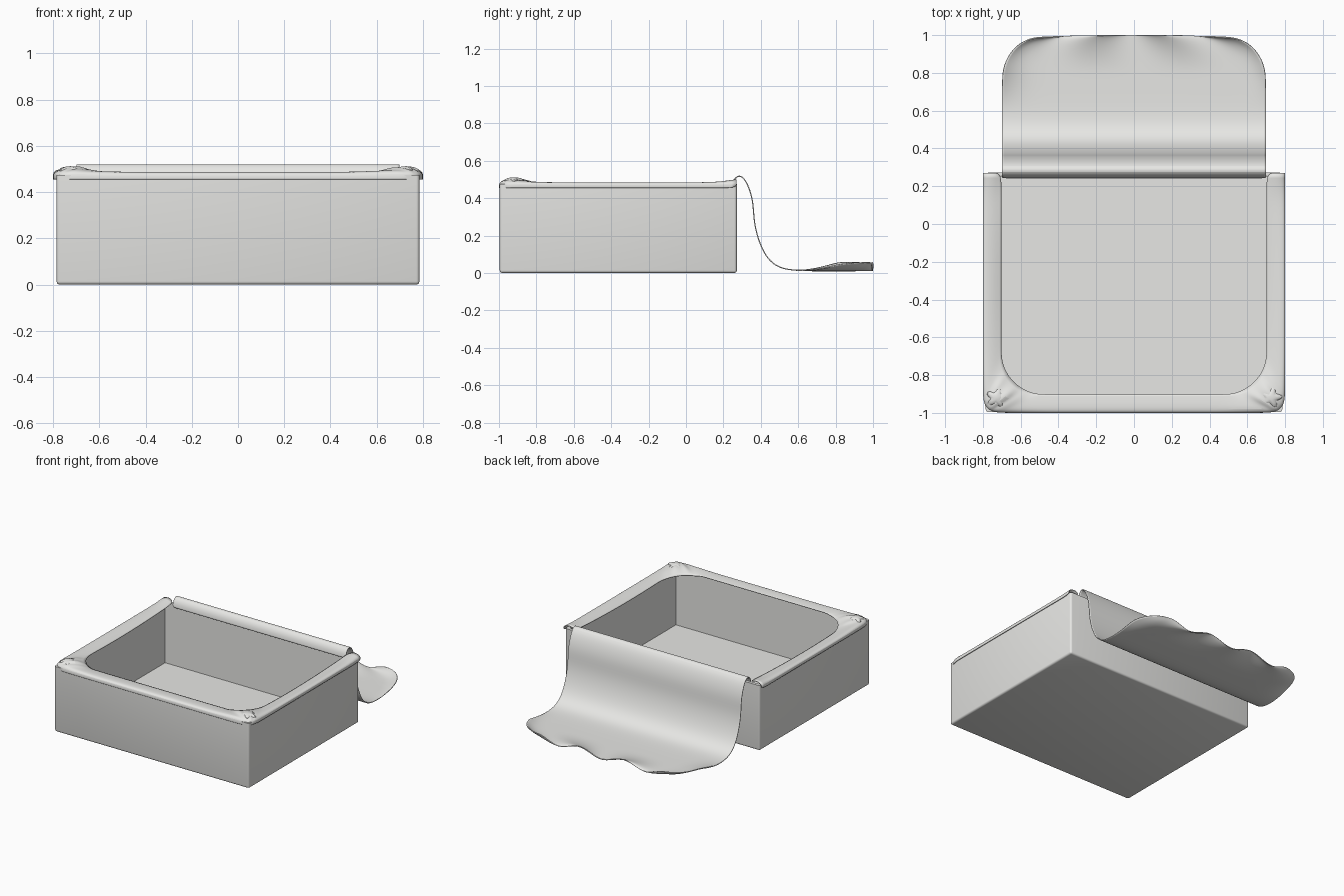
import bpy, bmesh, math

old = bpy.data.objects.get("Cube")
if old:
    bpy.data.objects.remove(old, do_unlink=True)

grey = bpy.data.materials.new("pale grey")
grey.use_nodes = True
grey.diffuse_color = (0.8, 0.8, 0.78, 1)
grey.node_tree.nodes["Principled BSDF"].inputs["Base Color"].default_value = (0.8, 0.8, 0.78, 1)


def make_object(name, bm):
    bmesh.ops.recalc_face_normals(bm, faces=bm.faces)
    mesh = bpy.data.meshes.new(name)
    bm.to_mesh(mesh)
    bm.free()
    mesh.materials.append(grey)
    ob = bpy.data.objects.new(name, mesh)
    bpy.context.collection.objects.link(ob)
    bpy.ops.object.select_all(action="DESELECT")
    ob.select_set(True)
    bpy.context.view_layer.objects.active = ob
    bpy.ops.object.shade_smooth_by_angle(angle=math.radians(40))
    return ob


def loft(name, rows, thickness):
    """Thin smooth sheet through rows of points."""
    bm = bmesh.new()
    grid = [[bm.verts.new(p) for p in row] for row in rows]
    for a, b in zip(grid, grid[1:]):
        for i in range(len(a) - 1):
            bm.faces.new((a[i], a[i + 1], b[i + 1], b[i]))
    ob = make_object(name, bm)
    sub = ob.modifiers.new("smooth", "SUBSURF")
    sub.levels = sub.render_levels = 2
    solid = ob.modifiers.new("thickness", "SOLIDIFY")
    solid.thickness = thickness
    solid.offset = 0
    return ob


# Open box with thin walls
bm = bmesh.new()
bmesh.ops.create_cube(bm, size=1)
for v in bm.verts:
    v.co.x *= 1.57
    v.co.y = v.co.y * 1.268 - 0.362
    v.co.z = (v.co.z + 0.5) * 0.475
outer = [e for e in bm.edges if min(v.co.z for v in e.verts) < 0.01]
bmesh.ops.bevel(bm, geom=outer, offset=0.014, segments=3, affect="EDGES", profile=0.5)
bm.normal_update()
top = max(bm.faces, key=lambda f: f.calc_center_median().z)
bmesh.ops.inset_region(bm, faces=[top], thickness=0.022)
hollow = bmesh.ops.extrude_discrete_faces(bm, faces=[top])["faces"][0]
for v in hollow.verts:
    v.co.z = 0.03
make_object("box", bm)


# Sealed film rim: U-shaped, sharp outside corners and a rounded opening
def rim_path(rx, ry, power, z, sag, crumple):
    cx, cy, right = 0.48, -0.68, []
    for k in range(9):
        right.append((cx + rx, 0.27 + (cy - 0.27) * k / 9))
    for k in range(13):
        t = math.radians(90) * k / 12
        right.append((cx + rx * math.cos(t) ** power, cy - ry * max(0, math.sin(t)) ** power))
    right += [(cx * (1 - k / 5), cy - ry) for k in range(1, 6)]
    path = right + [(-x, y) for x, y in reversed(right[:-1])]
    points = []
    for i, (x, y) in enumerate(path):
        corner = math.exp(-((abs(x) - 0.71) ** 2 + (y + 0.92) ** 2) / 0.006)
        back = math.exp(-((y - 0.27) / 0.06) ** 2)
        dip = sag * max(0, math.sin(math.pi * (y + 1) / 1.27)) if y > -0.9 else 0
        points.append((x, y, z - dip + crumple * (corner * (1 + 0.3 * math.sin(i * 2.3)) + 0.5 * back)))
    return points


loft("film_rim", [
    rim_path(0.317, 0.318, 0.22, 0.455, 0.0, 0.0),
    rim_path(0.320, 0.318, 0.22, 0.477, 0.0, 0.004),
    rim_path(0.305, 0.304, 0.24, 0.485, 0.003, 0.02),
    rim_path(0.265, 0.265, 0.55, 0.485, 0.008, 0.035),
    rim_path(0.222, 0.222, 1.0, 0.480, 0.02, 0.005),
], 0.005)

# Small gathered tufts at the front corners of the rim
for side, label in ((1, "left"), (-1, "right")):
    bm = bmesh.new()
    bmesh.ops.create_icosphere(bm, subdivisions=3, radius=1)
    for v in bm.verts:
        a = math.atan2(v.co.y, v.co.x)
        r = 1 + 0.25 * math.sin(5 * a + side)
        v.co = (side * (0.725 + 0.05 * r * v.co.x), -0.92 + 0.045 * r * v.co.y, 0.49 + 0.022 * v.co.z)
    make_object(label + "_corner_tuft", bm)

# Peeled film: over the back wall, down behind it and along the ground
profile = [(0.245, 0.455), (0.25, 0.49), (0.275, 0.522), (0.305, 0.515), (0.335, 0.465),
           (0.36, 0.38), (0.362, 0.28), (0.385, 0.18), (0.425, 0.09), (0.475, 0.04),
           (0.54, 0.016), (0.65, 0.012), (0.77, 0.012)]
stations = [(y, z, 0.698) for y, z in profile]
for k in range(1, 8):
    t = math.radians(90) * k / 7
    stations.append((0.77 + 0.23 * math.sin(t), 0.012, 0.5 + 0.198 * math.cos(t)))

columns = 32
rows = []
for y, z, half in stations:
    row = []
    for i in range(columns + 1):
        u = 2 * i / columns - 1
        loose = max(0, (y - 0.65) / 0.35)
        edge = max(abs(u) ** 8, max(0, (y - 0.8) / 0.2) ** 2)
        wave = 0.5 + 0.5 * math.sin(9 * u + 5 * y)
        lift = 0.045 * min(1, loose * 2) * edge * wave
        row.append((u * half, y - 0.012 * u * u * loose, z + lift))
    rows.append(row)
loft("peeled_film", rows, 0.006)
